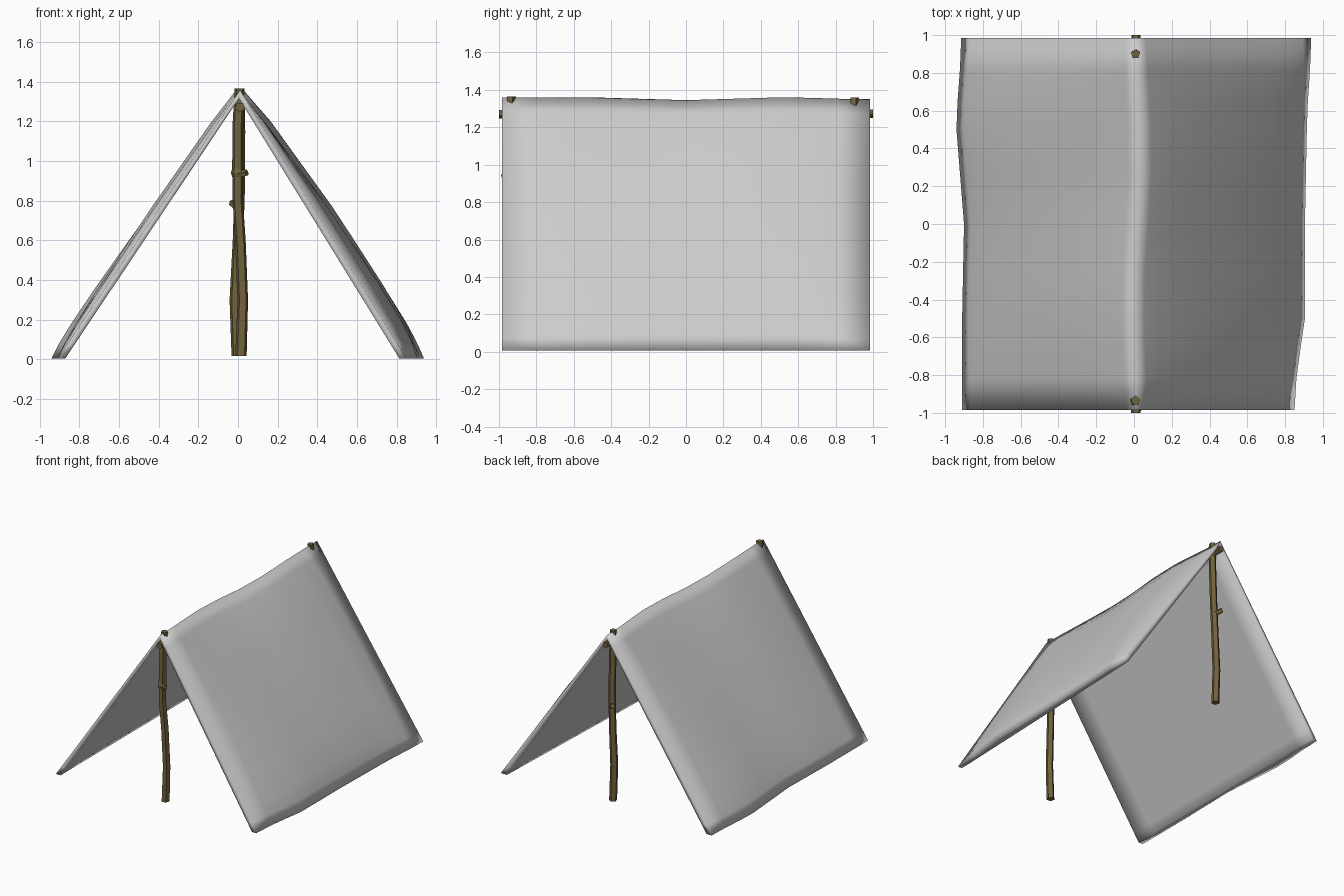
import bpy, bmesh, math
from mathutils import Vector

if "Cube" in bpy.data.objects:
    bpy.data.objects.remove(bpy.data.objects["Cube"])

wood = bpy.data.materials.new("wood")
wood.diffuse_color = (0.17, 0.125, 0.045, 1)
wood.use_nodes = True
wood.node_tree.nodes["Principled BSDF"].inputs["Base Color"].default_value = wood.diffuse_color


def finish(name, bm, mat=None):
    bmesh.ops.recalc_face_normals(bm, faces=bm.faces)
    me = bpy.data.meshes.new(name)
    bm.to_mesh(me)
    bm.free()
    ob = bpy.data.objects.new(name, me)
    bpy.context.collection.objects.link(ob)
    if mat:
        me.materials.append(mat)
    return ob


def sample(table, y):
    # eased interpolation through (y, value) pairs
    for (a, va), (b, vb) in zip(table, table[1:]):
        if y <= b:
            f = max(0, (y - a) / (b - a))
            return va + (vb - va) * f * f * (3 - 2 * f)
    return table[-1][1]


# Canvas: one folded sheet, outer skin puffed, inner skin flat, soft rims
RIDGE_X = [(-.98, .01), (-.4, -.01), (.35, .03), (.98, .005)]
RIDGE_Z = [(-.98, 1.358), (-.5, 1.36), (0, 1.345), (.5, 1.36), (.98, 1.35)]
FOOT = {-1: [(-.98, -.91), (-.5, -.91), (0, -.90), (.5, -.94), (.98, -.915)],
        1: [(-.98, .85), (-.8, .86), (-.5, .905), (0, .905), (.5, .915), (.98, .938)]}
PUFF = {-1: .03, 1: .055}
PUFF_T = [(0, 0), (.13, .55), (.45, 1), (.7, 1), (.88, .75), (.95, .45), (1, 0)]
PUFF_Y = [(-.985, 0), (-.82, .7), (-.3, 1), (.3, 1), (.82, .8), (.985, 0)]
COLS = [-.985, -.82, -.65, -.5, -.25, 0, .25, .5, .65, .82, .985]
ROWS = [0, .06, .13, .28, .45, .6, .75, .88, .95, 1]


def canvas_point(side, t, y, inner):
    top = Vector((sample(RIDGE_X, y), y, sample(RIDGE_Z, y)))
    foot = Vector((sample(FOOT[side], y), y, .006))
    if inner:
        top = Vector((.005, y, 1.315))
        foot.x = -.87 if side < 0 else .848 + .036 * y
    p = top.lerp(foot, t)
    if not inner:
        n = Vector((side * 1.36, 0, .92)).normalized()
        p += n * PUFF[side] * sample(PUFF_T, t) * sample(PUFF_Y, y)
    return p


bm = bmesh.new()
path = [(-1, t) for t in reversed(ROWS)] + [(1, t) for t in ROWS[1:]]
outer, inner = [[[bm.verts.new(canvas_point(s, t, y, k)) for s, t in path]
                 for y in COLS] for k in (False, True)]
n = len(path)
for skin in (outer, inner):
    for a, b in zip(skin, skin[1:]):
        for i in range(n - 1):
            bm.faces.new((a[i], a[i + 1], b[i + 1], b[i]))
for j in (0, -1):                      # front and back edges
    for i in range(n - 1):
        bm.faces.new((outer[j][i], outer[j][i + 1], inner[j][i + 1], inner[j][i]))
for i in (0, -1):                      # bottom hems
    for j in range(len(COLS) - 1):
        bm.faces.new((outer[j][i], outer[j + 1][i], inner[j + 1][i], inner[j][i]))
for f in bm.faces:
    f.smooth = True
finish("canvas", bm)


# Branches: five-sided rods through (x, y, z, radius) points
def rod(name, pts):
    bm = bmesh.new()
    pos = [Vector(p[:3]) for p in pts]
    d = (pos[-1] - pos[0]).normalized()
    u = d.cross(Vector((1, 0, 0)) if abs(d.x) < .8 else Vector((0, 1, 0))).normalized()
    v = d.cross(u)
    rings = []
    for c, p in zip(pos, pts):
        rings.append([bm.verts.new(c + p[3] * (u * math.cos(a) + v * math.sin(a)))
                      for a in (math.tau * k / 5 for k in range(5))])
    for a, b in zip(rings, rings[1:]):
        for k in range(5):
            bm.faces.new((a[k], a[(k + 1) % 5], b[(k + 1) % 5], b[k]))
    bm.faces.new(rings[0])
    bm.faces.new(rings[-1])
    return finish(name, bm, wood)


rod("front_pole", [(.015, -.93, .018, .03), (.024, -.93, .3, .028),
                   (.012, -.935, .6, .028), (-.002, -.945, .82, .027),
                   (-.002, -.945, .92, .028), (-.002, -.945, .94, .036),
                   (-.002, -.945, .96, .029), (0, -.94, 1.2, .028),
                   (.008, -.935, 1.365, .026)])
rod("front_pole_twig", [(0, -.95, .93, .022), (.045, -.975, .942, .017)])
rod("back_pole", [(-.004, .92, .018, .03), (-.014, .92, .3, .03),
                  (.0, .92, .6, .028), (.008, .915, .85, .028),
                  (.01, .905, 1.15, .028), (.008, .9, 1.36, .025)])
rod("back_pole_twig", [(.005, .92, .765, .022), (-.032, .965, .79, .018)])
rod("ridge_pole", [(.01, -1, 1.272, .026), (.008, 0, 1.268, .024), (.01, 1, 1.275, .025)])
